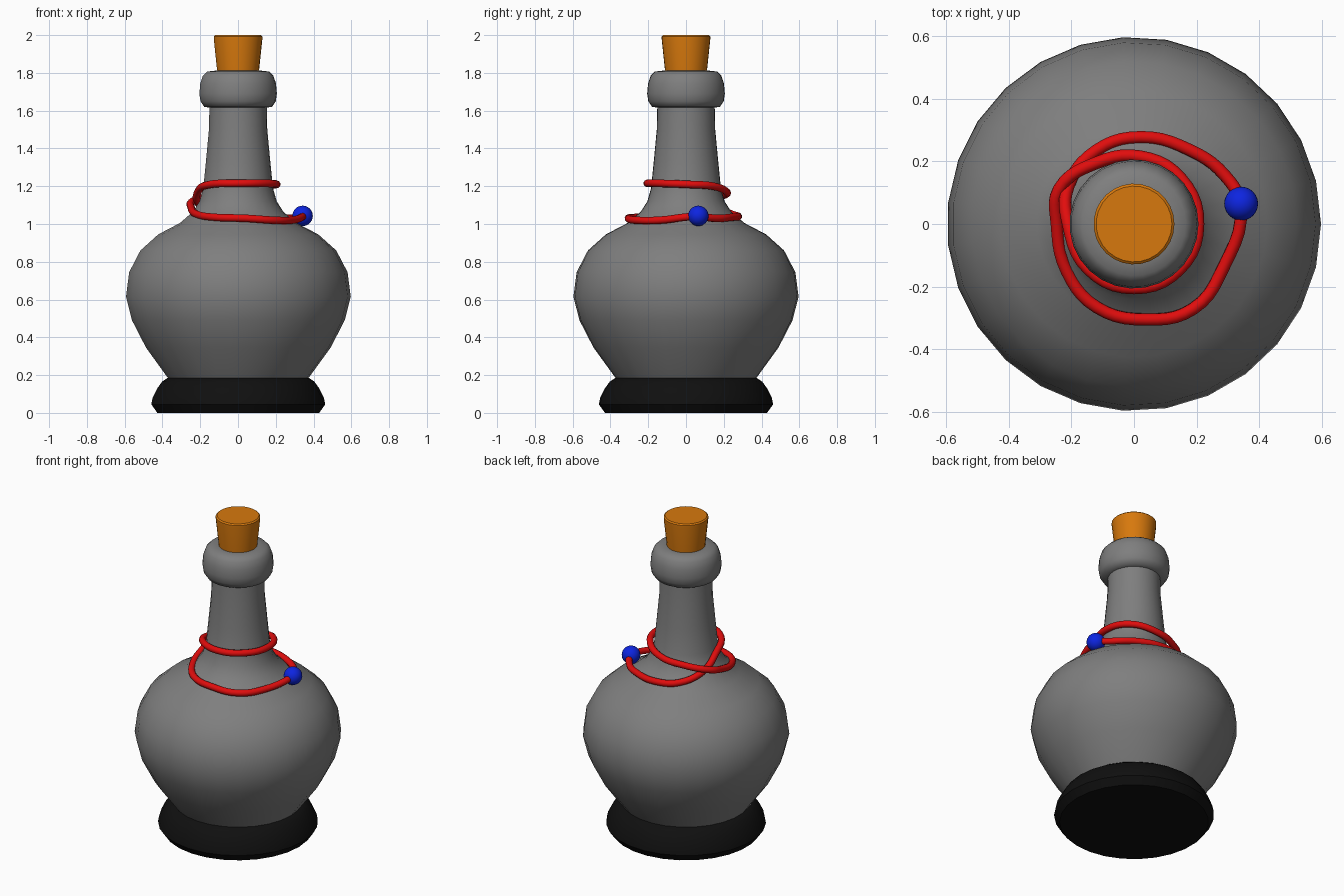
import bpy, bmesh, math
from mathutils import Vector

SIDES = 27

cube = bpy.data.objects.get("Cube")
if cube:
    bpy.data.objects.remove(cube, do_unlink=True)


def material(name, rgb):
    mat = bpy.data.materials.new(name)
    mat.use_nodes = True
    color = (*rgb, 1)
    mat.diffuse_color = color
    mat.node_tree.nodes["Principled BSDF"].inputs["Base Color"].default_value = color
    return mat


def finish(obj, mat, angle):
    obj.data.materials.append(mat)
    bpy.ops.object.select_all(action="DESELECT")
    bpy.context.view_layer.objects.active = obj
    obj.select_set(True)
    bpy.ops.object.shade_smooth_by_angle(angle=math.radians(angle))


def add_object(name, data):
    obj = bpy.data.objects.new(name, data)
    bpy.context.collection.objects.link(obj)
    return obj


def lathe(name, profile, mat, angle=40):
    """Revolve (radius, height) points about z and cap both ends."""
    bm = bmesh.new()
    rings = []
    for r, z in profile:
        turn = [math.tau * i / SIDES for i in range(SIDES)]
        rings.append([bm.verts.new((r * math.cos(a), r * math.sin(a), z)) for a in turn])
    for low, high in zip(rings, rings[1:]):
        for i in range(SIDES):
            j = (i + 1) % SIDES
            bm.faces.new((low[i], low[j], high[j], high[i]))
    bm.faces.new(rings[0][::-1])
    bm.faces.new(rings[-1])
    mesh = bpy.data.meshes.new(name)
    bm.to_mesh(mesh)
    bm.free()
    finish(add_object(name, mesh), mat, angle)


grey = material("grey glass", (0.21, 0.21, 0.21))
black = material("black base", (0.005, 0.005, 0.005))
orange = material("orange cork", (0.68, 0.19, 0.004))
red = material("red cord", (0.75, 0.004, 0.004))
blue = material("blue bead", (0.004, 0.018, 0.75))

# Foot, bottle with rolled lip, and stopper
lathe("base", [(0.43, 0), (0.462, 0.045), (0.455, 0.08), (0.43, 0.13), (0.405, 0.165),
               (0.375, 0.185)], black)
lathe("bottle", [(0.37, 0.18), (0.49, 0.345), (0.565, 0.49), (0.597, 0.615), (0.58, 0.745),
                 (0.52, 0.86), (0.425, 0.945), (0.31, 1.005), (0.24, 1.065), (0.205, 1.12),
                 (0.185, 1.19), (0.17, 1.34), (0.155, 1.5), (0.152, 1.63)], grey)
lathe("lip", [(0.14, 1.615), (0.18, 1.62), (0.2, 1.65), (0.206, 1.69), (0.201, 1.745),
              (0.187, 1.785), (0.165, 1.807), (0.12, 1.812)], grey, 60)
lathe("cork", [(0.108, 1.78), (0.129, 1.98), (0.129, 1.993), (0.121, 2.0)], orange)

# One closed cord: a tight turn round the neck, then a loose turn on the shoulder
path = [(0.02, 0.215, 1.17), (0.15, 0.145, 1.2), (0.205, 0, 1.21), (0.145, -0.145, 1.215),
        (0, -0.205, 1.215), (-0.145, -0.145, 1.21), (-0.21, 0, 1.175), (-0.21, 0.12, 1.11),
        (-0.12, 0.235, 1.055), (0.02, 0.277, 1.04), (0.18, 0.235, 1.035), (0.29, 0.155, 1.03),
        (0.34, 0.06, 1.04), (0.285, -0.14, 1.02), (0.19, -0.27, 1.02), (0.04, -0.305, 1.03),
        (-0.12, -0.265, 1.035), (-0.215, -0.15, 1.05), (-0.247, 0, 1.085),
        (-0.24, 0.11, 1.12), (-0.12, 0.195, 1.15)]
curve = bpy.data.curves.new("cord_path", "CURVE")
curve.dimensions = "3D"
curve.bevel_depth = 0.02
curve.bevel_resolution = 3
curve.resolution_u = 5
spline = curve.splines.new("BEZIER")
spline.bezier_points.add(len(path) - 1)
for point, co in zip(spline.bezier_points, path):
    point.co = Vector(co)
    point.handle_left_type = point.handle_right_type = "AUTO"
spline.use_cyclic_u = True
guide = add_object("cord_guide", curve)
bpy.context.view_layer.update()
graph = bpy.context.evaluated_depsgraph_get()
cord_mesh = bpy.data.meshes.new_from_object(guide.evaluated_get(graph))
bpy.data.objects.remove(guide, do_unlink=True)
finish(add_object("cord", cord_mesh), red, 60)

# Bead threaded on the loose turn
bpy.ops.mesh.primitive_uv_sphere_add(segments=24, ring_count=16, radius=0.054,
                                     location=(0.342, 0.065, 1.043))
bead = bpy.context.object
bead.name = "bead"
finish(bead, blue, 60)
